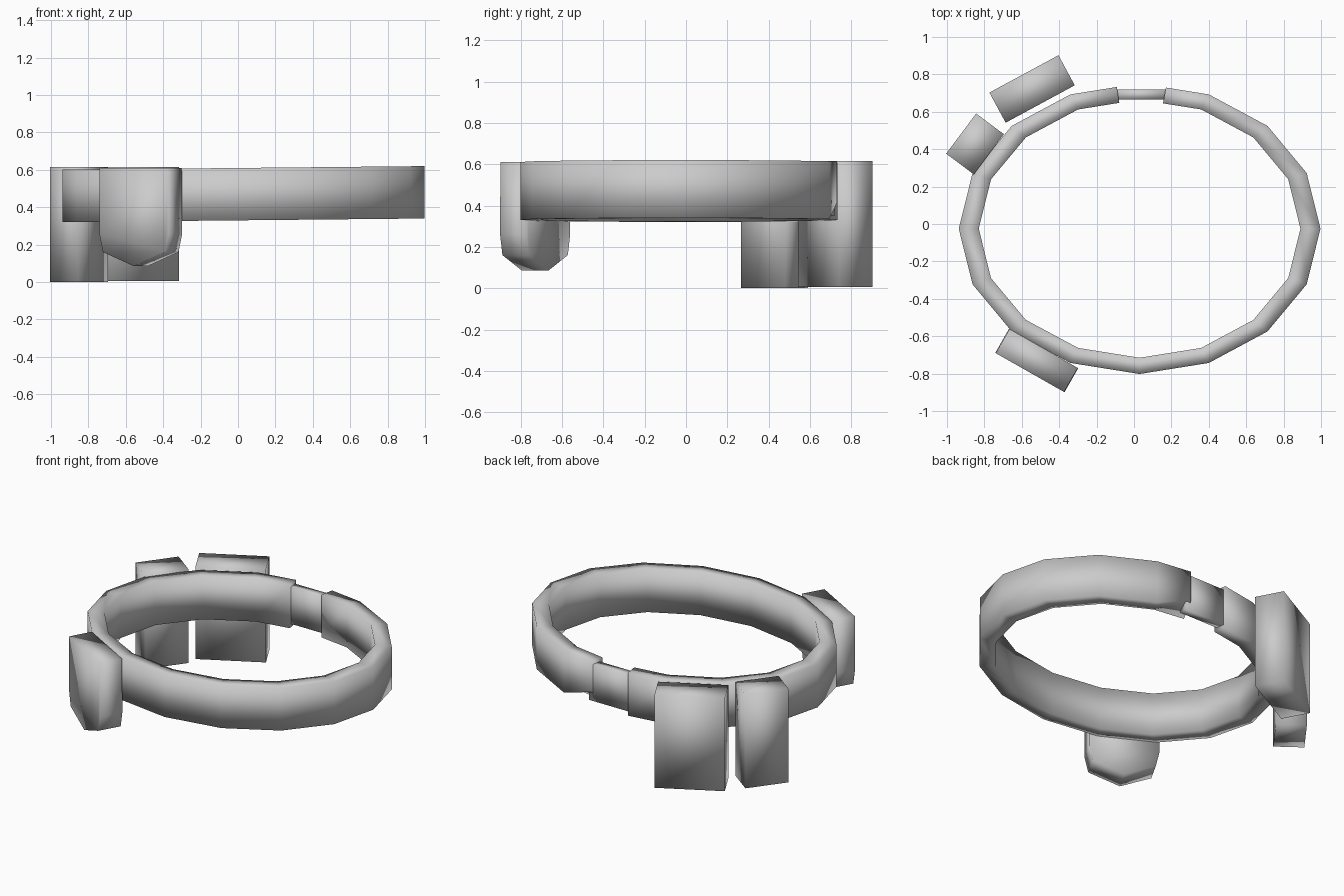
import bpy
from math import cos, sin, radians, floor
from mathutils import Matrix, Vector

cube = bpy.data.objects.get("Cube")
if cube:
    bpy.data.objects.remove(cube, do_unlink=True)

grey = bpy.data.materials.new("plain_grey")
grey.use_nodes = True
colour = (0.6, 0.6, 0.6, 1)
grey.diffuse_color = colour
grey.node_tree.nodes["Principled BSDF"].inputs["Base Color"].default_value = colour


def loft(name, rings):
    """Join matching rings of points into a closed, smooth shaded solid."""
    n = len(rings[0])
    verts = [p for ring in rings for p in ring]
    faces = [tuple(range(n))[::-1], tuple(range(len(verts) - n, len(verts)))]
    for r in range(len(rings) - 1):
        for i in range(n):
            j = (i + 1) % n
            faces.append((r * n + i, r * n + j, (r + 1) * n + j, (r + 1) * n + i))
    mesh = bpy.data.meshes.new(name)
    mesh.from_pydata(verts, [], faces)
    mesh.materials.append(grey)
    mesh.polygons.foreach_set("use_smooth", [True] * len(faces))
    mesh.update()
    obj = bpy.data.objects.new(name, mesh)
    bpy.context.collection.objects.link(obj)
    return obj


def prism(name, profile, thickness, centre, angle):
    """Extrude an upright (width, height) profile and turn it about z."""
    place = Matrix.Translation((*centre, 0)) @ Matrix.Rotation(radians(angle), 4, "Z")
    rings = [[place @ Vector((u, y, z)) for u, z in profile]
             for y in (thickness / 2, -thickness / 2)]
    return loft(name, rings)


def box(width, low, high):
    w = width / 2
    return [(-w, low), (w, low), (w, high), (-w, high)]


# Belt: sixteen-sided oval band, open at the back
def oval(t, rx, ry):
    def corner(k):
        a = radians(k * 22.5)
        return Vector((0.03 + rx * cos(a), -0.025 + ry * sin(a), 0))
    k = floor(t)
    return corner(k).lerp(corner(k + 1), t - k)


START, END = 4.33, 19.62
rings = []
for t in [START, *range(5, 20), END]:
    outer, inner = oval(t, 0.967, 0.777), oval(t, 0.86, 0.69)
    lift = 0.08 if t == END else 0   # outer lower corner is cut up at one end
    ring = []
    for p, z in ((outer, 0.33 + lift), (outer, 0.61), (inner, 0.61), (inner, 0.33)):
        ring.append((p.x, p.y, z + 0.01 * p.x))
    rings.append(ring)
loft("belt", rings)

# Strap bridging the gap at the back
prism("back_strap", box(0.32, 0.35, 0.59), 0.055, (0.04, 0.692), 0)

# Two box pouches at the back right
prism("large_pouch", box(0.42, 0.005, 0.615), 0.183, (-0.545, 0.722), 28.4)
prism("small_pouch", box(0.268, 0, 0.615), 0.185, (-0.85, 0.428), 53.3)

# Front pouch with a pointed bottom
right_half = [(0.19, 0.16), (0.213, 0.26), (0.21, 0.61)]
left_half = [(-u, z) for u, z in reversed(right_half)]
prism("front_pouch", [(0, 0.085)] + right_half + left_half, 0.148, (-0.52, -0.73), -29.6)
